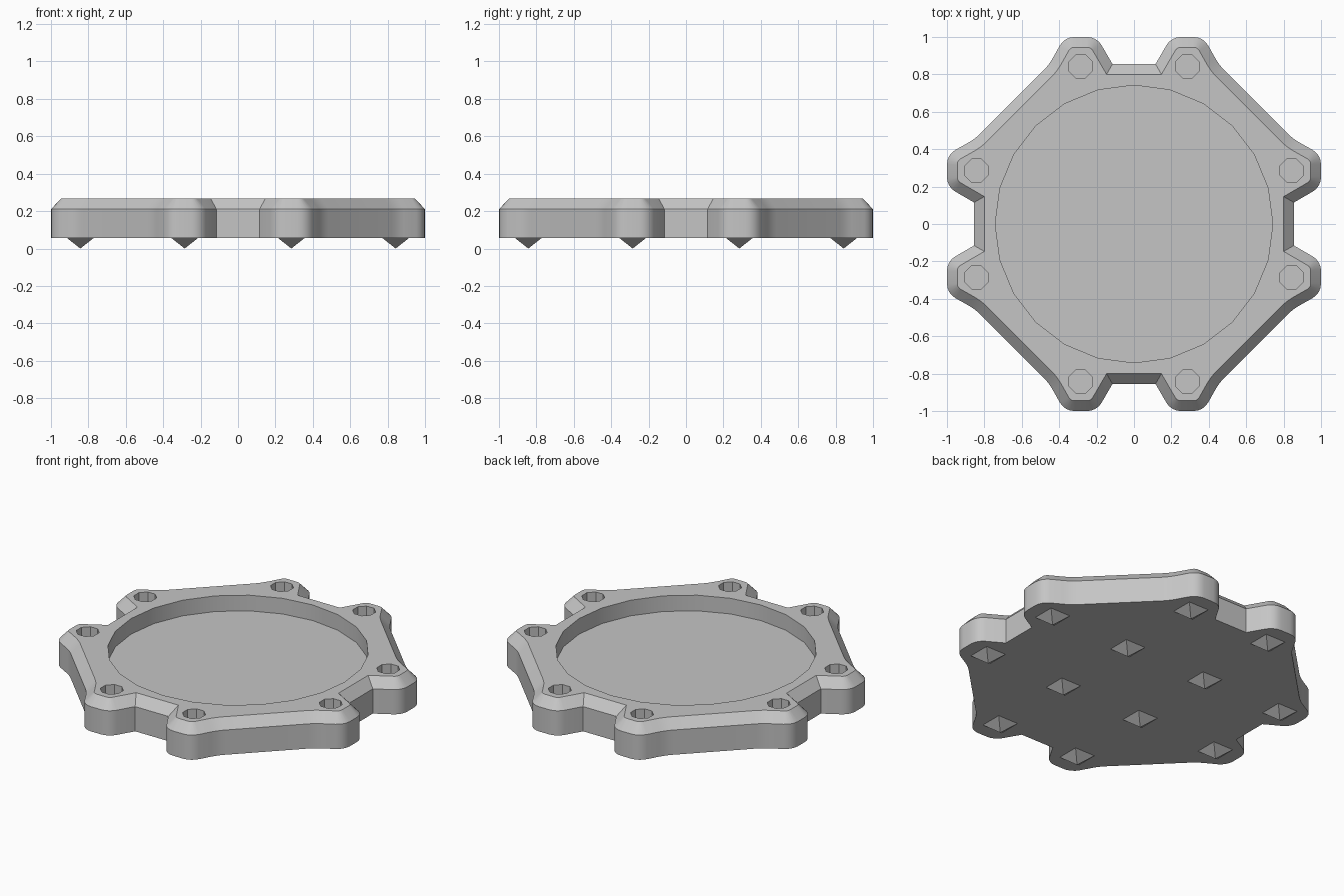
import bpy, bmesh
from math import pi, sqrt
from mathutils import Vector, Matrix

cube = bpy.data.objects.get("Cube")
if cube:
    bpy.data.objects.remove(cube, do_unlink=True)

BASE, SHOULDER, TOP, FLOOR = 0.055, 0.21, 0.268, 0.17
CHAMFER = 0.055
NEAR, FAR = 0.285, 0.843

grey = bpy.data.materials.new("plain grey")
grey.use_nodes = True
colour = (0.56, 0.56, 0.56, 1)
grey.diffuse_color = colour
grey.node_tree.nodes["Principled BSDF"].inputs["Base Color"].default_value = colour


def finish(name, bm):
    bmesh.ops.recalc_face_normals(bm, faces=bm.faces)
    mesh = bpy.data.meshes.new(name)
    bm.to_mesh(mesh)
    bm.free()
    mesh.materials.append(grey)
    obj = bpy.data.objects.new(name, mesh)
    bpy.context.collection.objects.link(obj)
    return obj


# Sharp corners with fillet radii: notch corner, two prong tips, shallow valley
half = [((0.115, 0.855), 0), ((0.199, 1.0), 0.09),
        ((0.371, 1.0), 0.09), ((0.455, 0.85), -0.3)]
quarter = [(Vector(p), r) for p, r in half]
quarter += [(Vector((p.y, p.x)), r) for p, r in reversed(quarter)]
corners = [(Matrix.Rotation(-k * pi / 2, 2) @ p, r)
           for k in range(4) for p, r in quarter]


def outline(inset, steps=5):
    """Outline moved inwards, with its corners rounded."""
    ring, count = [], len(corners)
    for i, (p, r) in enumerate(corners):
        into = (p - corners[i - 1][0]).normalized()
        out = (corners[(i + 1) % count][0] - p).normalized()
        inward = Vector((into.y, -into.x)) + Vector((out.y, -out.x))
        c = p + inward * (inset * 2 / inward.length_squared)
        if r == 0:
            ring.append(c)
            continue
        radius = abs(r - inset)
        turn = into.angle(out)
        reach = radius * sqrt((1 - into.dot(out)) / (1 + into.dot(out)))
        side = 1 if r > 0 else -1
        start = c - into * reach
        centre = start + Vector((into.y, -into.x)) * radius * side
        for s in range(steps):
            spin = Matrix.Rotation(-side * turn * s / (steps - 1), 2)
            ring.append(centre + spin @ (start - centre))
    return ring


# Plate with a chamfered upper rim
bm = bmesh.new()
rings = [[bm.verts.new((p.x, p.y, z)) for p in outline(d)]
         for d, z in ((0, BASE), (0, SHOULDER), (CHAMFER, TOP))]
for low, high in zip(rings, rings[1:]):
    for i in range(len(low)):
        bm.faces.new((low[i - 1], low[i], high[i], high[i - 1]))
bm.faces.new(rings[0])
bm.faces.new(rings[-1])
plate = finish("plate", bm)

# Round recess and prong sockets
prongs = [(sx * x, sy * y) for x, y in ((NEAR, FAR), (FAR, NEAR))
          for sx in (-1, 1) for sy in (-1, 1)]
bm = bmesh.new()
height = 0.3


def add_cutter(x, y, radius, sides, turn):
    place = Matrix.Translation((x, y, FLOOR + height / 2)) @ Matrix.Rotation(turn, 4, "Z")
    bmesh.ops.create_cone(bm, cap_ends=True, segments=sides, radius1=radius,
                          radius2=radius, depth=height, matrix=place)


add_cutter(0, 0, 0.742, 24, 0)
for x, y in prongs:
    add_cutter(x, y, 0.067, 8, pi / 8)
cutter = finish("recess_cutter", bm)
cutter.hide_render = True

cut = plate.modifiers.new("recesses", "BOOLEAN")
cut.operation = "DIFFERENCE"
cut.solver = "EXACT"
cut.object = cutter
bpy.ops.object.select_all(action="DESELECT")
bpy.context.view_layer.objects.active = plate
plate.select_set(True)
bpy.ops.object.modifier_apply(modifier=cut.name)
bpy.data.objects.remove(cutter, do_unlink=True)
bpy.ops.object.shade_smooth_by_angle(angle=pi / 6)

# Pyramid feet: one under each prong and four under the middle
middle = [(sx * NEAR, sy * NEAR) for sx in (-1, 1) for sy in (-1, 1)]
for i, (x, y) in enumerate(prongs + middle):
    bm = bmesh.new()
    place = Matrix.Translation((x, y, BASE / 2)) @ Matrix.Rotation(pi / 4, 4, "Z")
    bmesh.ops.create_cone(bm, cap_ends=True, segments=4, radius1=0,
                          radius2=0.07 * sqrt(2), depth=BASE, matrix=place)
    finish(f"foot_{i + 1}", bm)
